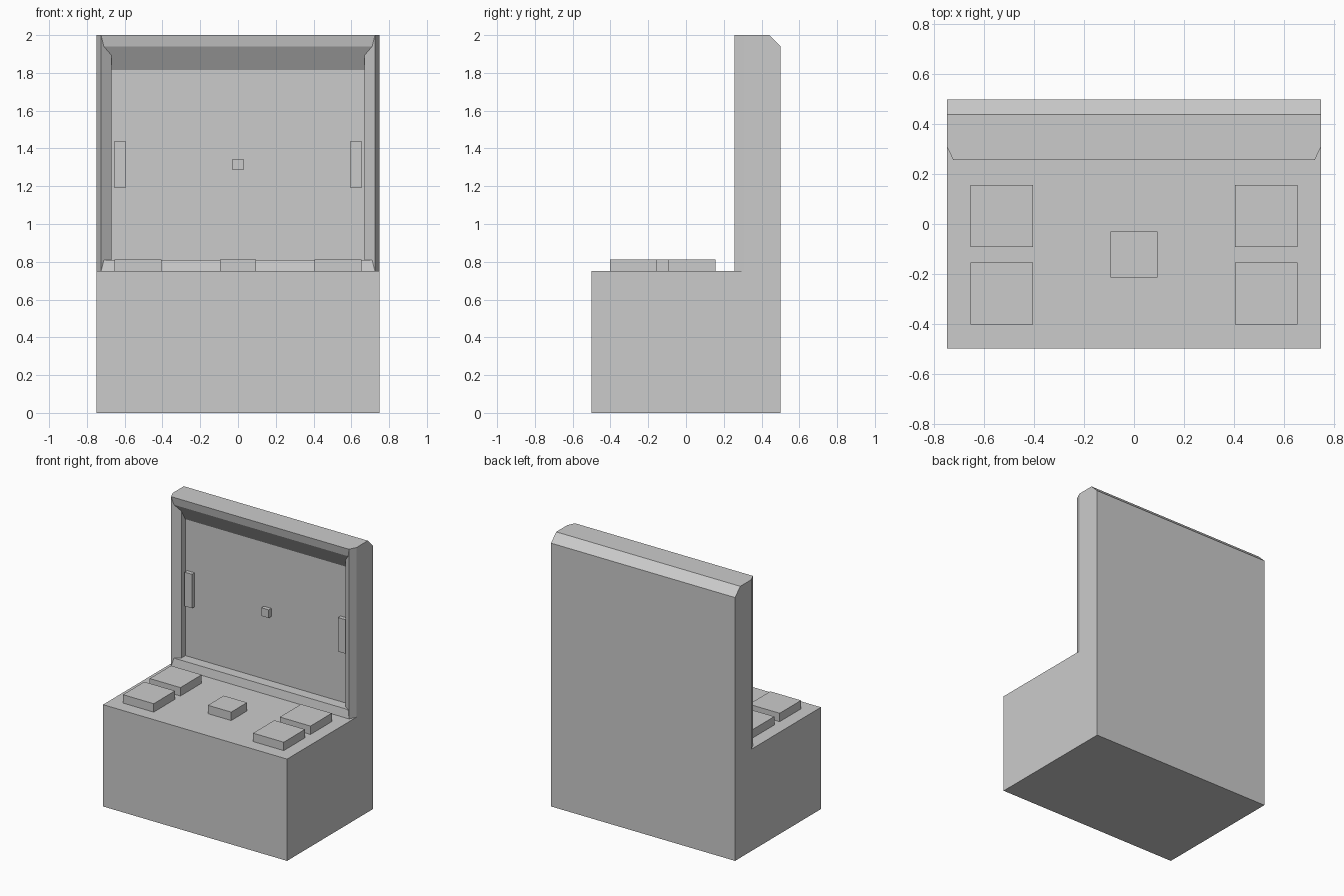
import bpy, bmesh
from mathutils import Vector

if "Cube" in bpy.data.objects:
    bpy.data.objects.remove(bpy.data.objects["Cube"])


def prism(name, profile, axis, lo, hi):
    """Extrude a closed profile: (y, z) points along x, or (x, y) points along z."""
    bm = bmesh.new()
    place = (lambda p: (lo, p[0], p[1])) if axis == "x" else (lambda p: (p[0], p[1], lo))
    face = bm.faces.new([bm.verts.new(place(p)) for p in profile])
    new = bmesh.ops.extrude_face_region(bm, geom=[face])["geom"]
    step = Vector((hi - lo, 0, 0)) if axis == "x" else Vector((0, 0, hi - lo))
    bmesh.ops.translate(bm, vec=step, verts=[v for v in new if isinstance(v, bmesh.types.BMVert)])
    bmesh.ops.recalc_face_normals(bm, faces=bm.faces)
    mesh = bpy.data.meshes.new(name)
    bm.to_mesh(mesh)
    bm.free()
    ob = bpy.data.objects.new(name, mesh)
    bpy.context.collection.objects.link(ob)
    return ob


def box(name, x0, x1, y0, y1, z0, z1):
    return prism(name, [(x0, y0), (x1, y0), (x1, y1), (x0, y1)], "z", z0, z1)


FRONT, PANEL = 0.257, 0.345

# Base block with the tall back slab, chamfered along its rear top edge
prism("cabinet_body", [(-0.5, 0), (0.5, 0), (0.5, 1.94), (0.44, 2), (PANEL, 2),
                       (PANEL, 0.75), (-0.5, 0.75)], "x", -0.75, 0.75)

# Bevelled frame posts on both sides of the recessed panel
for side, s in (("left", -1), ("right", 1)):
    prism(side + "_frame_post", [(s * 0.75, PANEL), (s * 0.75, 0.31), (s * 0.725, FRONT),
                                 (s * 0.67, 0.297), (s * 0.67, PANEL)], "z", 0.75, 2)

# Top frame rail with a sloped underside, and the low bottom rail
prism("top_frame_rail", [(FRONT, 2), (0.268, 1.94), (PANEL, 1.815), (PANEL, 2)],
      "x", -0.725, 0.725)
prism("bottom_frame_rail", [(FRONT, 0.75), (0.268, 0.81), (PANEL, 0.81), (PANEL, 0.75)],
      "x", -0.725, 0.725)

# Raised blocks on the panel
box("panel_centre_block", -0.03, 0.03, 0.315, PANEL, 1.285, 1.345)
for side, x0 in (("left", -0.655), ("right", 0.595)):
    box(side + "_panel_bar", x0, x0 + 0.06, 0.315, PANEL, 1.19, 1.44)

# Raised pads on the deck
box("centre_pad", -0.095, 0.095, -0.215, -0.03, 0.75, 0.812)
for side, x0 in (("left", -0.655), ("right", 0.405)):
    for row, y0 in (("front", -0.403), ("rear", -0.092)):
        box(f"{side}_{row}_pad", x0, x0 + 0.25, y0, y0 + 0.248, 0.75, 0.812)
